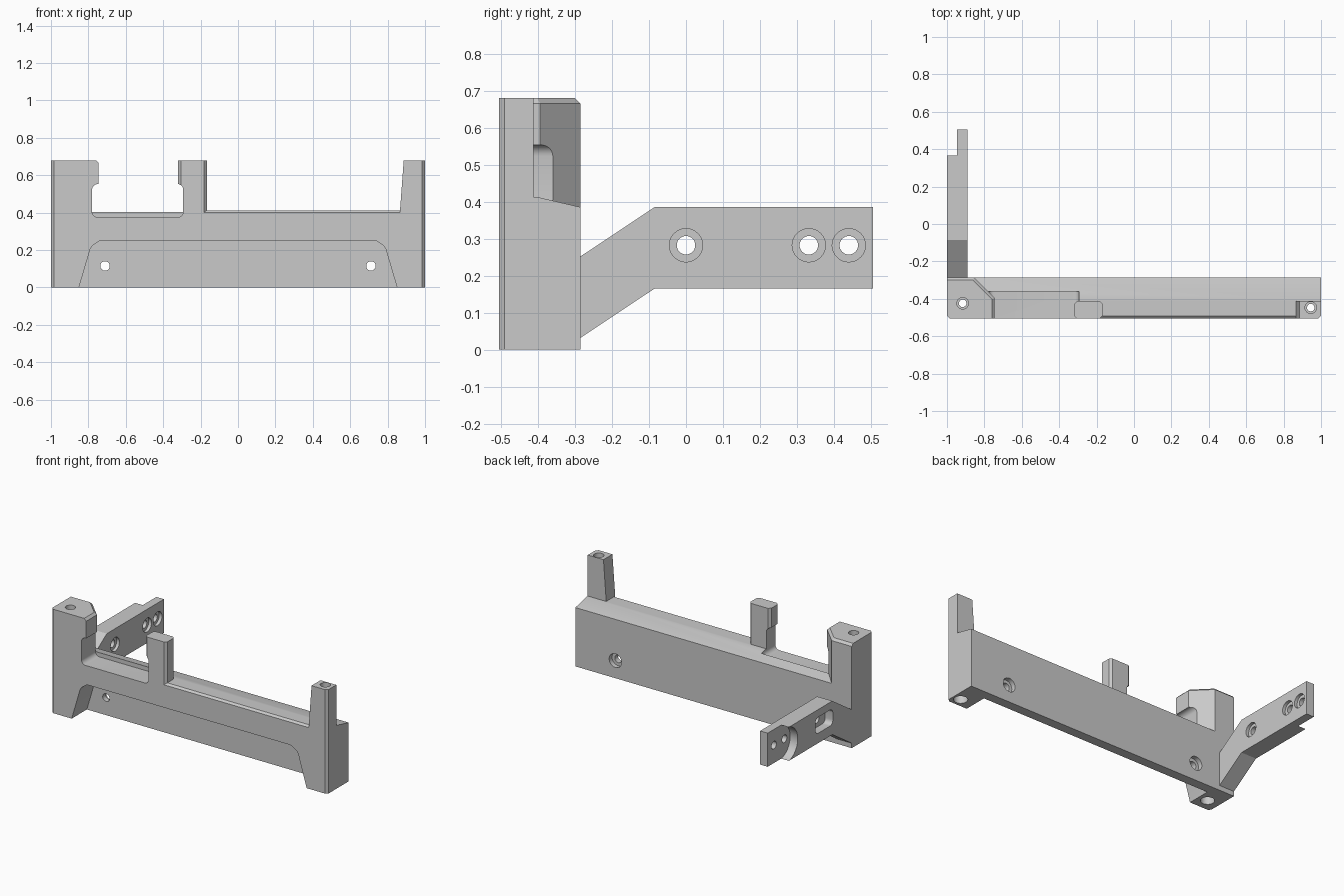
import bpy, bmesh, math
from mathutils import Vector

cube = bpy.data.objects.get("Cube")
if cube:
    bpy.data.objects.remove(cube, do_unlink=True)

grey = bpy.data.materials.new("plain grey")
grey.use_nodes = True
colour = (0.59, 0.59, 0.59, 1)
grey.diffuse_color = colour
grey.node_tree.nodes["Principled BSDF"].inputs["Base Color"].default_value = colour


def prism(name, profile, axis, low, high, bevel_rule=None, bevel=0.015):
    """Extrude a 2D profile along an axis; the two profile axes keep x, y, z order."""
    def place(p, depth):
        co = list(p)
        co.insert("xyz".index(axis), depth)
        return co
    bm = bmesh.new()
    face = bm.faces.new([bm.verts.new(place(p, low)) for p in profile])
    new = bmesh.ops.extrude_face_region(bm, geom=[face])["geom"]
    shift = Vector(place((0, 0), high - low))
    bmesh.ops.translate(bm, vec=shift, verts=[v for v in new if isinstance(v, bmesh.types.BMVert)])
    bmesh.ops.recalc_face_normals(bm, faces=bm.faces)
    if bevel_rule:
        edges = [e for e in bm.edges if bevel_rule(*[v.co for v in e.verts])]
        bmesh.ops.bevel(bm, geom=edges, offset=bevel, segments=1, affect="EDGES")
    mesh = bpy.data.meshes.new(name)
    bm.to_mesh(mesh)
    bm.free()
    mesh.materials.append(grey)
    obj = bpy.data.objects.new(name, mesh)
    bpy.context.collection.objects.link(obj)
    return obj


def rect(a0, a1, b0, b1):
    return [(a0, b0), (a1, b0), (a1, b1), (a0, b1)]


def rounded(a0, a1, b0, b1, r, steps=6):
    corners = [(a1 - r, b1 - r), (a0 + r, b1 - r), (a0 + r, b0 + r), (a1 - r, b0 + r)]
    return [(ca + r * math.cos(t), cb + r * math.sin(t))
            for i, (ca, cb) in enumerate(corners)
            for t in [(i + k / steps) * math.pi / 2 for k in range(steps + 1)]]


def circle(a, b, r, n=32):
    return [(a + r * math.cos(2 * math.pi * k / n), b + r * math.sin(2 * math.pi * k / n))
            for k in range(n)]


def combine(target, parts, operation):
    bpy.context.view_layer.objects.active = target
    for part in parts:
        mod = target.modifiers.new("cut", "BOOLEAN")
        mod.operation, mod.object, mod.solver = operation, part, "EXACT"
        bpy.ops.object.modifier_apply(modifier=mod.name)
        bpy.data.objects.remove(part, do_unlink=True)


def smooth(obj):
    bpy.ops.object.select_all(action="DESELECT")
    obj.select_set(True)
    bpy.context.view_layer.objects.active = obj
    bpy.ops.object.shade_smooth_by_angle(angle=math.radians(30))


FRONT, BACK, TOP = -0.505, -0.285, 0.68

# Long beam with a gently sloping top
frame = prism("bracket_frame", [(FRONT, 0), (BACK, 0), (BACK, 0.385), (-0.4, 0.412),
                                (-0.492, 0.412), (FRONT, 0.4)], "x", -1, 1)

# Three uprights
left_edges = lambda a, b: min(a.z, b.z) > 0.6 and (a.x + b.x) / 2 > -0.99 and (a.y + b.y) / 2 > -0.49
corner_post = prism("corner_post", [(-1, FRONT), (-0.745, FRONT), (-0.745, -0.395), (-0.855, BACK), (-1, BACK)],
                    "z", 0.2, TOP, left_edges)
middle_post = prism("middle_post", rounded(-0.32, -0.167, FRONT, -0.412, 0.015, 1), "z", 0.3, TOP)
end_post = prism("end_post", [(0.85, 0.2), (1, 0.2), (1, TOP), (0.886, TOP), (0.866, 0.41)],
                 "y", FRONT, -0.412)
combine(frame, [corner_post, middle_post, end_post], "UNION")

# Slot between posts, deep front recess and corner chamfers
cutters = [
    prism("slot", rounded(-0.78, -0.293, 0.375, 0.553, 0.03), "y", -0.6, -0.36),
    prism("recess", [(-0.865, -0.05), (0.865, -0.05), (0.79, 0.205), (0.78, 0.222), (0.745, 0.247),
                     (0.73, 0.251), (-0.73, 0.251), (-0.745, 0.247), (-0.78, 0.222), (-0.79, 0.205)],
          "y", -0.6, -0.348),
]
for side in (-1, 1):
    cutters.append(prism("chamfer", [(side * 0.98, FRONT - 0.005), (side * 1.02, FRONT - 0.005),
                                     (side * 1.02, FRONT + 0.035)], "z", -0.1, 0.8))
    # Cross holes with rear counterbores
    cutters.append(prism("hole", circle(side * 0.711, 0.115, 0.025), "y", -0.6, -0.2))
    cutters.append(prism("counterbore", circle(side * 0.711, 0.115, 0.045), "y", BACK - 0.03, -0.2))

# Vertical screw holes through the end posts
for x, y in ((-0.916, -0.424), (0.945, -0.447)):
    cutters.append(prism("bore", circle(x, y, 0.02), "z", -0.1, 0.8))
    cutters.append(prism("top_bore", circle(x, y, 0.031), "z", TOP - 0.04, 0.8))
    cutters.append(prism("foot_bore", circle(x, y, 0.042), "z", -0.1, 0.06))
combine(frame, cutters, "DIFFERENCE")
smooth(frame)

# Rear arm with thinned tip
arm = prism("rear_arm", [(BACK, 0.032), (-0.085, 0.165), (0.505, 0.165), (0.505, 0.385),
                         (-0.085, 0.385), (BACK, 0.252)], "x", -1, -0.89)
cutters = [
    prism("tip_step", rect(0.365, 0.6, 0.1, 0.45), "x", -1.1, -0.945),
    prism("tip_curve", circle(0.385, 0.275, 0.112, 48), "x", -1.1, -0.945),
    prism("nut_pocket", rounded(-0.09, 0.09, 0.23, 0.335, 0.03), "x", -1.1, -0.945),
]
for y in (0, 0.332, 0.44):
    cutters.append(prism("hole", circle(y, 0.282, 0.025), "x", -1.1, -0.8))
    cutters.append(prism("counterbore", circle(y, 0.282, 0.045), "x", -0.91, -0.8))
combine(arm, cutters, "DIFFERENCE")
smooth(arm)
